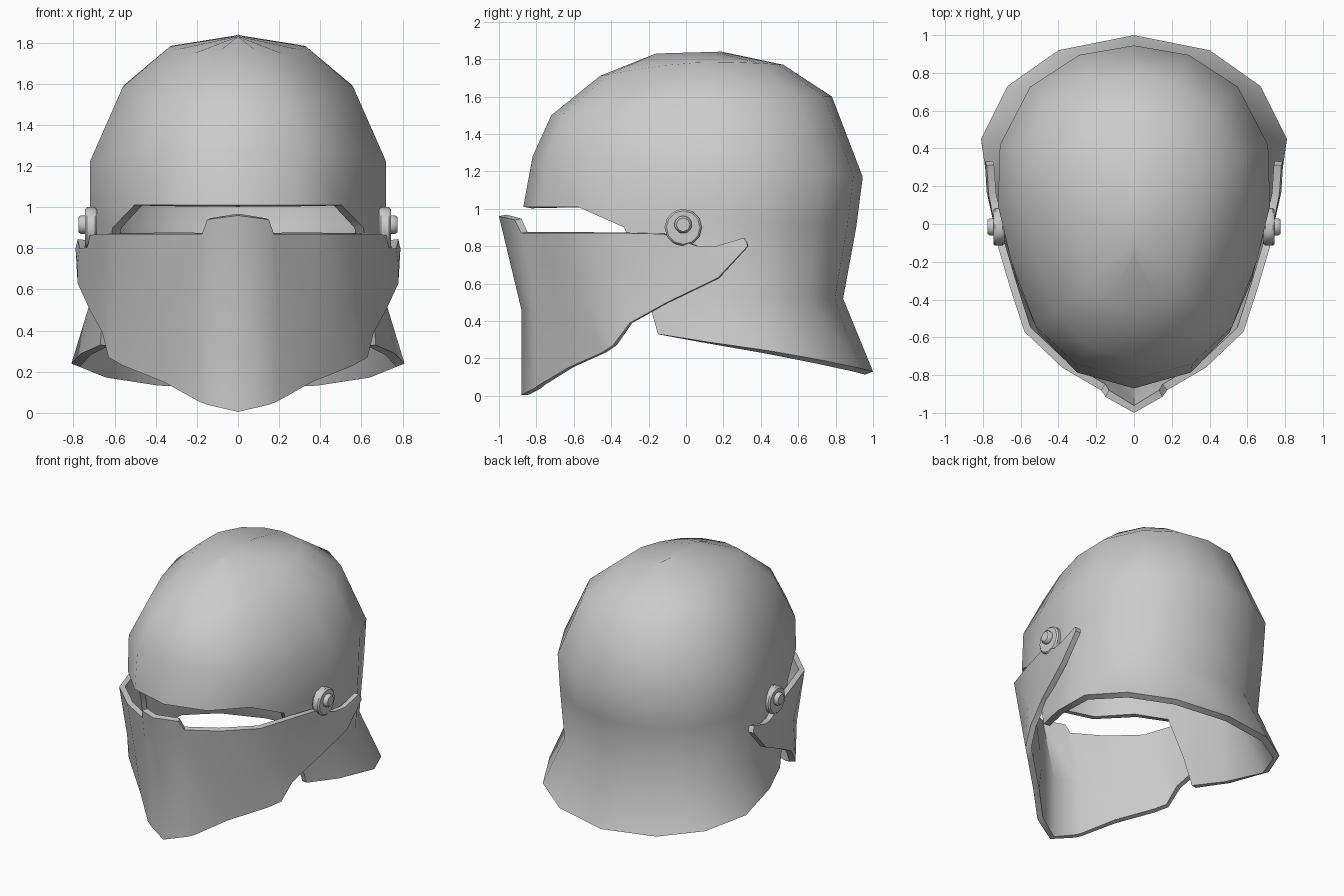
import bpy, math
from mathutils import Matrix

if "Cube" in bpy.data.objects:
    bpy.data.objects.remove(bpy.data.objects["Cube"])


def finish(ob, angle=50):
    bpy.ops.object.select_all(action='DESELECT')
    ob.select_set(True)
    bpy.context.view_layer.objects.active = ob
    for m in list(ob.modifiers):
        bpy.ops.object.modifier_apply(modifier=m.name)
    bpy.ops.object.shade_smooth_by_angle(angle=math.radians(angle))


def plate(name, rows, thickness):
    """Half sheet from a grid of points (None = open), mirrored and thickened."""
    verts, index, faces = [], {}, []
    for i, row in enumerate(rows):
        for j, p in enumerate(row):
            if p is None:
                continue
            index[i, j] = len(verts)
            verts.append(p)
    for i in range(len(rows) - 1):
        for j in range(len(rows[0]) - 1):
            keys = [(i, j), (i + 1, j), (i + 1, j + 1), (i, j + 1)]
            if all(k in index for k in keys):
                faces.append([index[k] for k in keys])
    me = bpy.data.meshes.new(name)
    me.from_pydata(verts, [], faces)
    ob = bpy.data.objects.new(name, me)
    bpy.context.collection.objects.link(ob)
    mirror = ob.modifiers.new("mirror", 'MIRROR')
    mirror.use_clip = True
    mirror.merge_threshold = 0.002
    weld = ob.modifiers.new("weld", 'WELD')
    weld.merge_threshold = 0.002
    solid = ob.modifiers.new("thickness", 'SOLIDIFY')
    solid.thickness = thickness
    solid.offset = -1
    finish(ob)
    return ob


# Helmet shell: half plan outline, front to back, scaled for each level
plan = [(0, -.83), (.31, -.75), (.52, -.55), (.65, -.2), (.72, .1),
        (.71, .42), (.55, .73), (.29, .9), (0, .95)]
# (front y, back y, front z, back z, side bulge in z, width scale)
levels = [(-.16, .19, 1.83, 1.84, 0, 0),
          (-.46, .52, 1.71, 1.77, .04, .46),
          (-.72, .78, 1.50, 1.60, .03, .78),
          (-.82, .945, 1.28, 1.17, 0, 1),
          (-.87, .91, 1.01, .90, 0, 1),
          (-.83, .84, .55, .52, 0, 1)]
rows = []
for yf, yb, zf, zb, bulge, sx in levels:
    row = []
    for x, y in plan:
        t = (y + .83) / 1.78
        yy = y * yf / -.83 if y < 0 else y * yb / .95
        if sx == 0:
            yy = yf + (yb - yf) * t
        row.append((x * sx, yy, zf + (zb - zf) * t + bulge * math.sin(math.pi * t)))
    rows.append(row)
# face opening and flared neck guard
for j in range(3):
    x, y, z = rows[4][j]
    rows[4][j] = (x * .97, y, 1.01)
    rows[5][j] = None
rows[4][3] = (.61, -.33, .90)
rows[5][3] = (.65, -.22, .58)
rows.append([None] * 3 + [(.67, -.15, .33), (.76, .1, .29), (.81, .45, .24),
                          (.67, .73, .19), (.40, .92, .15), (0, 1, .13)])
plate("helmet_shell", rows, .045)

# Face guard: top edge, middle and bottom edge, centre ridge to wing tip
top = [(0, -1, .96), (.15, -.915, .94), (.175, -.88, .87), (.38, -.76, .87),
       (.58, -.57, .87), (.655, -.34, .87), (.72, -.12, .865),
       (.75, .06, .80), (.77, .16, .80), (.78, .31, .845)]
mid = [(0, -.88, .46), (.16, -.82, .46), (.19, -.80, .46), (.37, -.68, .46),
       (.55, -.52, .50), (.64, -.35, .60), (.70, -.16, .66),
       (.745, .02, .69), (.78, .17, .72), (.785, .325, .82)]
bottom = [(0, -.88, .005), (.15, -.81, .04), (.19, -.79, .055), (.36, -.63, .15),
          (.56, -.45, .23), (.63, -.39, .27), (.66, -.30, .39),
          (.72, -.10, .50), (.78, .17, .63), (.79, .33, .80)]
plate("face_guard", [top, mid, bottom], .04)


# Hinge discs and rivets on both sides
def side_disc(name, side, x0, x1, radius, sides, bevel):
    bpy.ops.mesh.primitive_cylinder_add(vertices=sides, radius=radius, depth=x1 - x0)
    ob = bpy.context.object
    ob.name = name
    ob.data.transform(Matrix.Translation((side * (x0 + x1) / 2, -.015, .90 if radius > .06 else .915))
                      @ Matrix.Rotation(math.pi / 2, 4, 'Y'))
    b = ob.modifiers.new("bevel", 'BEVEL')
    b.width = bevel
    b.segments = 1
    finish(ob, 40)


for side, label in ((1, "right"), (-1, "left")):
    side_disc("hinge_disc_" + label, side, .685, .745, .10, 12, .01)
    side_disc("hinge_rivet_" + label, side, .72, .775, .05, 8, .012)
